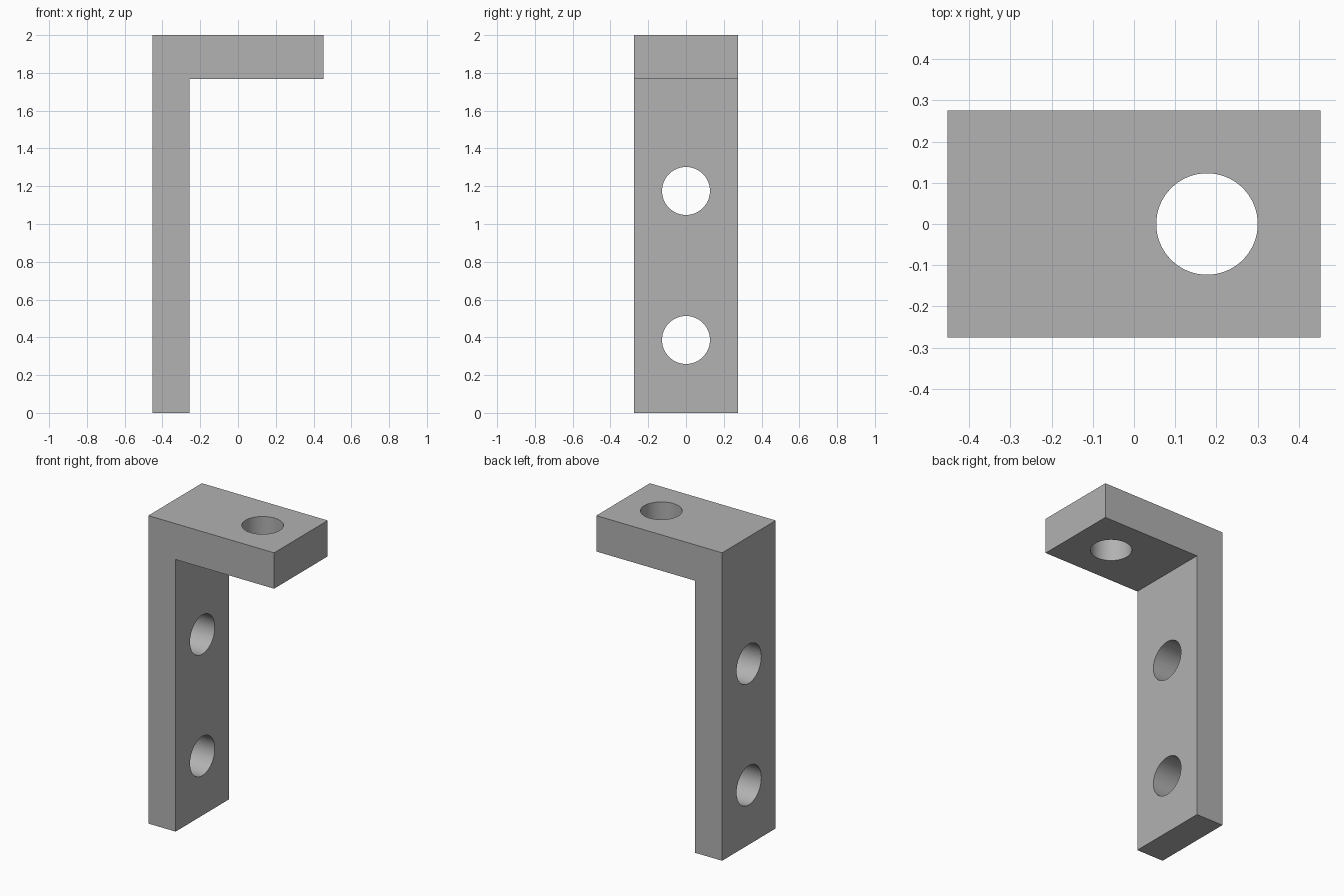
import bpy
import bmesh
from math import pi, radians

cube = bpy.data.objects.get("Cube")
if cube:
    bpy.data.objects.remove(cube, do_unlink=True)

# Single grey metal colour
grey = bpy.data.materials.new("grey metal")
grey.use_nodes = True
colour = (0.445, 0.445, 0.445, 1)
grey.diffuse_color = colour
grey.node_tree.nodes["Principled BSDF"].inputs["Base Color"].default_value = colour

# L-shaped bracket: side profile extruded through its depth
LEFT, INNER, RIGHT = -0.452, -0.256, 0.452
HALF_DEPTH, UNDERSIDE, TOP = 0.275, 1.767, 2.0
profile = [(LEFT, 0), (INNER, 0), (INNER, UNDERSIDE),
           (RIGHT, UNDERSIDE), (RIGHT, TOP), (LEFT, TOP)]
bm = bmesh.new()
face = bm.faces.new([bm.verts.new((x, -HALF_DEPTH, z)) for x, z in profile])
extruded = bmesh.ops.extrude_face_region(bm, geom=[face])["geom"]
bmesh.ops.translate(bm, vec=(0, 2 * HALF_DEPTH, 0),
                    verts=[v for v in extruded if isinstance(v, bmesh.types.BMVert)])
bmesh.ops.recalc_face_normals(bm, faces=bm.faces)
mesh = bpy.data.meshes.new("bracket")
bm.to_mesh(mesh)
bm.free()
mesh.materials.append(grey)
bracket = bpy.data.objects.new("bracket", mesh)
bpy.context.collection.objects.link(bracket)


def drill(name, location, radius, rotation):
    """Cut a round through hole and discard the cutter."""
    bpy.ops.mesh.primitive_cylinder_add(vertices=64, radius=radius, depth=0.5,
                                        location=location, rotation=rotation)
    cutter = bpy.context.object
    cutter.name = name
    cutter.hide_render = True
    cutter.data.materials.append(grey)
    cut = bracket.modifiers.new(name, 'BOOLEAN')
    cut.operation = 'DIFFERENCE'
    cut.solver = 'EXACT'
    cut.object = cutter
    bpy.context.view_layer.objects.active = bracket
    bpy.ops.object.modifier_apply(modifier=name)
    bpy.data.objects.remove(cutter, do_unlink=True)


# Two holes through the upright, one through the top arm
leg_x = (LEFT + INNER) / 2
drill("lower_hole", (leg_x, 0, 0.386), 0.127, (0, pi / 2, 0))
drill("upper_hole", (leg_x, 0, 1.175), 0.127, (0, pi / 2, 0))
drill("arm_hole", (0.177, 0, 1.88), 0.123, (0, 0, 0))

# Smooth hole walls, crisp edges
bpy.ops.object.select_all(action='DESELECT')
bracket.select_set(True)
bpy.context.view_layer.objects.active = bracket
bpy.ops.object.shade_smooth_by_angle(angle=radians(30))
